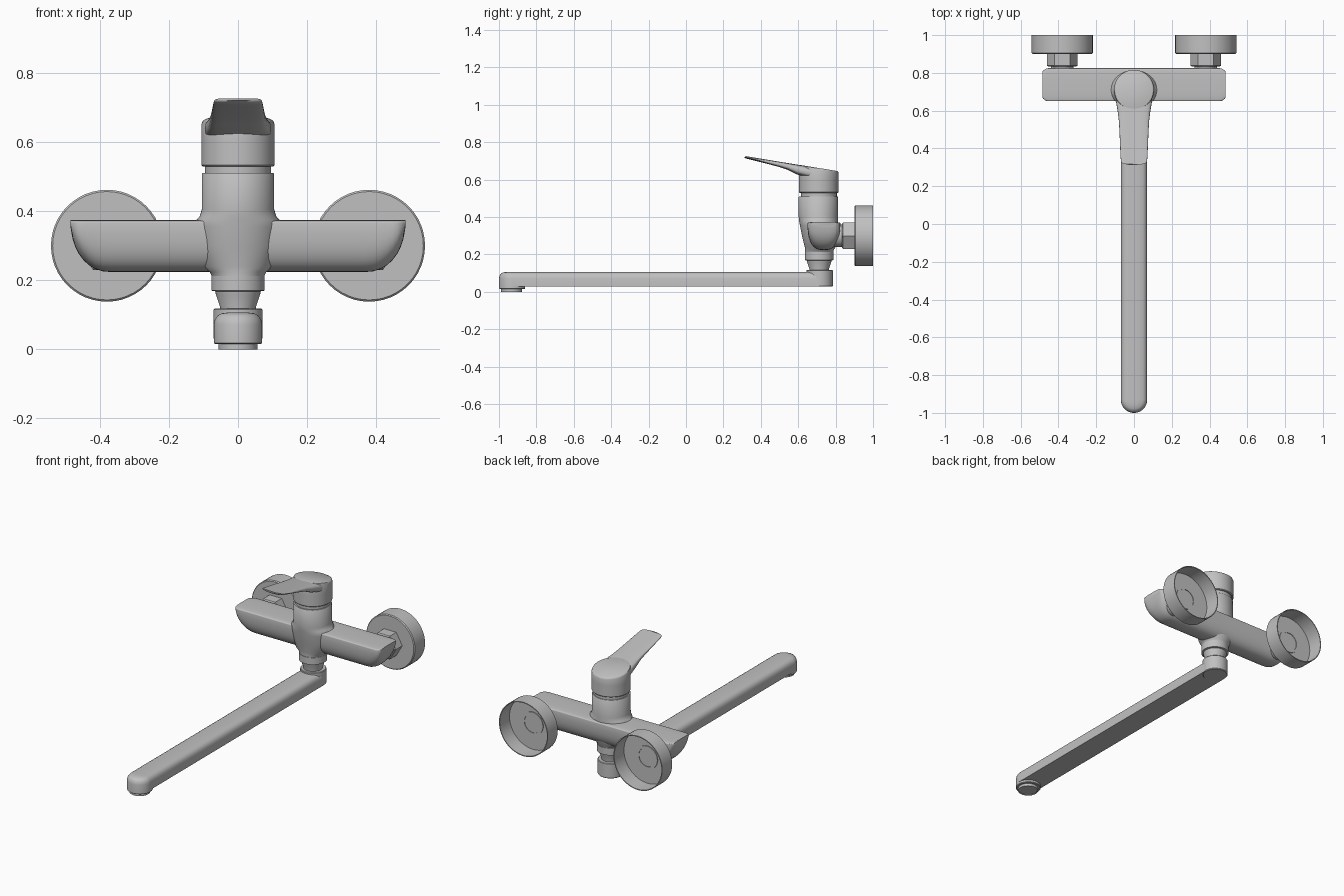
import bpy, bmesh, math
from mathutils import Vector

old = bpy.data.objects.get("Cube")
if old:
    bpy.data.objects.remove(old, do_unlink=True)

# One satin metal colour
metal = bpy.data.materials.new("brushed grey metal")
metal.use_nodes = True
GREY = (0.53, 0.53, 0.53, 1)
metal.diffuse_color = GREY
metal.node_tree.nodes["Principled BSDF"].inputs["Base Color"].default_value = GREY


def loft(name, rings, angle=35):
    """Skin a list of equal-length point rings and cap both ends."""
    bm = bmesh.new()
    loops = [[bm.verts.new(p) for p in ring] for ring in rings]
    n = len(loops[0])
    for a, b in zip(loops, loops[1:]):
        for i in range(n):
            j = (i + 1) % n
            bm.faces.new((a[i], a[j], b[j], b[i]))
    bm.faces.new(loops[0][::-1])
    bm.faces.new(loops[-1])
    bmesh.ops.recalc_face_normals(bm, faces=bm.faces)
    mesh = bpy.data.meshes.new(name)
    bm.to_mesh(mesh)
    bm.free()
    mesh.materials.append(metal)
    obj = bpy.data.objects.new(name, mesh)
    bpy.context.collection.objects.link(obj)
    bpy.ops.object.select_all(action='DESELECT')
    obj.select_set(True)
    bpy.context.view_layer.objects.active = obj
    bpy.ops.object.shade_smooth_by_angle(angle=math.radians(angle))
    return obj


def angles(n):
    return [2 * math.pi * i / n for i in range(n)]


def power(v, e):
    return math.copysign(abs(v) ** e, v)


def lathe(name, center, profile, axis='Z', sides=48):
    """Turn (radius, height) pairs about an upright or front-to-back axis."""
    c = Vector(center)
    rings = []
    for r, h in profile:
        ring = []
        for t in angles(sides):
            u, v = r * math.cos(t), r * math.sin(t)
            ring.append(c + Vector((u, v, h) if axis == 'Z' else (u, h, v)))
        rings.append(ring)
    return loft(name, rings)


Y = 0.71  # depth of the upright axis

# Wall fittings: open cover cups, hex nuts and connecting collars
for side, x in (("left", 0.38), ("right", -0.38)):
    at = (x, 0, 0.3)
    lathe(side + "_wall_cover", at,
          [(0.05, 0.9), (0.157, 0.9), (0.162, 0.905), (0.162, 1.0),
           (0.157, 1.0), (0.157, 0.907), (0.05, 0.907)], 'Y')
    lathe(side + "_pipe_end", at,
          [(0.068, 0.9), (0.068, 0.912), (0.055, 0.912), (0.055, 0.909)], 'Y')
    lathe(side + "_hex_nut", at,
          [(0.074, 0.833), (0.081, 0.839), (0.081, 0.902)], 'Y', 6)
    lathe(side + "_collar", at, [(0.06, 0.79), (0.06, 0.84)], 'Y')

# Horizontal mixer bar: flat top, round belly, ends swept up underneath
TOP, DEPTH, HALF = 0.372, 0.142, 0.485
rings = []
for i in range(41):
    x = HALF * math.sin(math.pi * (i / 40 - 0.5))
    e = max(0, (abs(x) - 0.37) / (HALF - 0.37))
    drop = DEPTH * max(0.1, (1 - e ** 2.2) ** 0.5)
    e2 = max(0, (abs(x) - 0.455) / (HALF - 0.455))
    w = 0.0875 - 0.018 * e2 ** 2
    ring = []
    for t in angles(48):
        c, s = math.cos(t), math.sin(t)
        if s < 0:
            z = TOP - 0.006 + drop * power(s, 0.75)
        else:
            z = TOP - 0.006 + 0.009 * power(s, 0.6)
        ring.append((x, 0.7375 + w * power(c, 0.75), z))
    rings.append(ring)
loft("mixer_bar", rings, 40)

# Upright body blended into the bar: height, half width, front y, back y
column = [(0.212, 0.076, 0.637, 0.787), (0.224, 0.082, 0.637, 0.79),
          (0.24, 0.105, 0.635, 0.8), (0.3, 0.115, 0.62, 0.81),
          (0.355, 0.122, 0.609, 0.814), (0.375, 0.121, 0.606, 0.814),
          (0.385, 0.111, 0.604, 0.814), (0.405, 0.105, 0.602, 0.813),
          (0.507, 0.105, 0.602, 0.813), (0.511, 0.102, 0.605, 0.81)]
loft("upright_body", [[(w * math.cos(t), (f + b) / 2 + (b - f) / 2 * math.sin(t), z)
                       for t in angles(48)] for z, w, f, b in column], 40)
lathe("cartridge_groove", (0, Y, 0), [(0.096, 0.5), (0.096, 0.54)])


# Handle cap with a sloping top
def slope(y):
    return 0.645 + (0.815 - y) * 0.165


def cap_ring(r, z=None, sink=0):
    pts = [(r * math.cos(t), Y + r * math.sin(t)) for t in angles(48)]
    return [(x, y, slope(y) - sink if z is None else z) for x, y in pts]


loft("handle_cap", [cap_ring(0.102, 0.53), cap_ring(0.106, 0.534),
                    cap_ring(0.106, 0.6), cap_ring(0.106, None, 0.01),
                    cap_ring(0.103, None, 0.003), cap_ring(0.097)], 40)

# Lever blade: y, half width, thickness
blade = [(0.72, 0.098, 0.06), (0.66, 0.096, 0.06), (0.6, 0.086, 0.053),
         (0.55, 0.08, 0.036), (0.5, 0.077, 0.028), (0.42, 0.074, 0.02),
         (0.35, 0.071, 0.014), (0.325, 0.069, 0.012), (0.317, 0.064, 0.007)]
rings = []
for y, w, thick in blade:
    ring = []
    for t in angles(32):
        x = w * power(math.cos(t), 0.6)
        z = slope(y) + thick / 2 * (power(math.sin(t), 0.6) - 1)
        bow = 0.012 * (x / w) ** 2 * max(0, (0.5 - y) / 0.18)
        ring.append((x, y - 0.006 + bow, z))
    rings.append(ring)
loft("lever_blade", rings, 50)

# Swivel nut and tapered neck under the body
lathe("swivel_nut", (0, Y + 0.002, 0),
      [(0.07, 0.222), (0.07, 0.214), (0.077, 0.212), (0.077, 0.17), (0.066, 0.168),
       (0.064, 0.158), (0.052, 0.122), (0.052, 0.1)])

# Spout: an arched section shared by the arm and its rounded outlet
arch = [(0.07, 0.03), (0.07, 0.072), (0.067, 0.086), (0.059, 0.098),
        (0.047, 0.104), (0.025, 0.107)]
section = arch + [(-x, z) for x, z in reversed(arch)]
loft("spout_arm", [[(x, y, z) for x, z in section] for y in (-0.93, Y)], 40)
lathe("spout_outlet", (0, -0.93, 0), [(0.066, 0.015), (0.07, 0.018)] + arch[1:])
lathe("aerator", (0, -0.932, 0),
      [(0.05, 0.003), (0.05, 0), (0.056, 0), (0.056, 0.02)])
lathe("spout_elbow", (0, Y + 0.004, 0),
      [(0.067, 0.028), (0.071, 0.032), (0.071, 0.115), (0.068, 0.118)])
